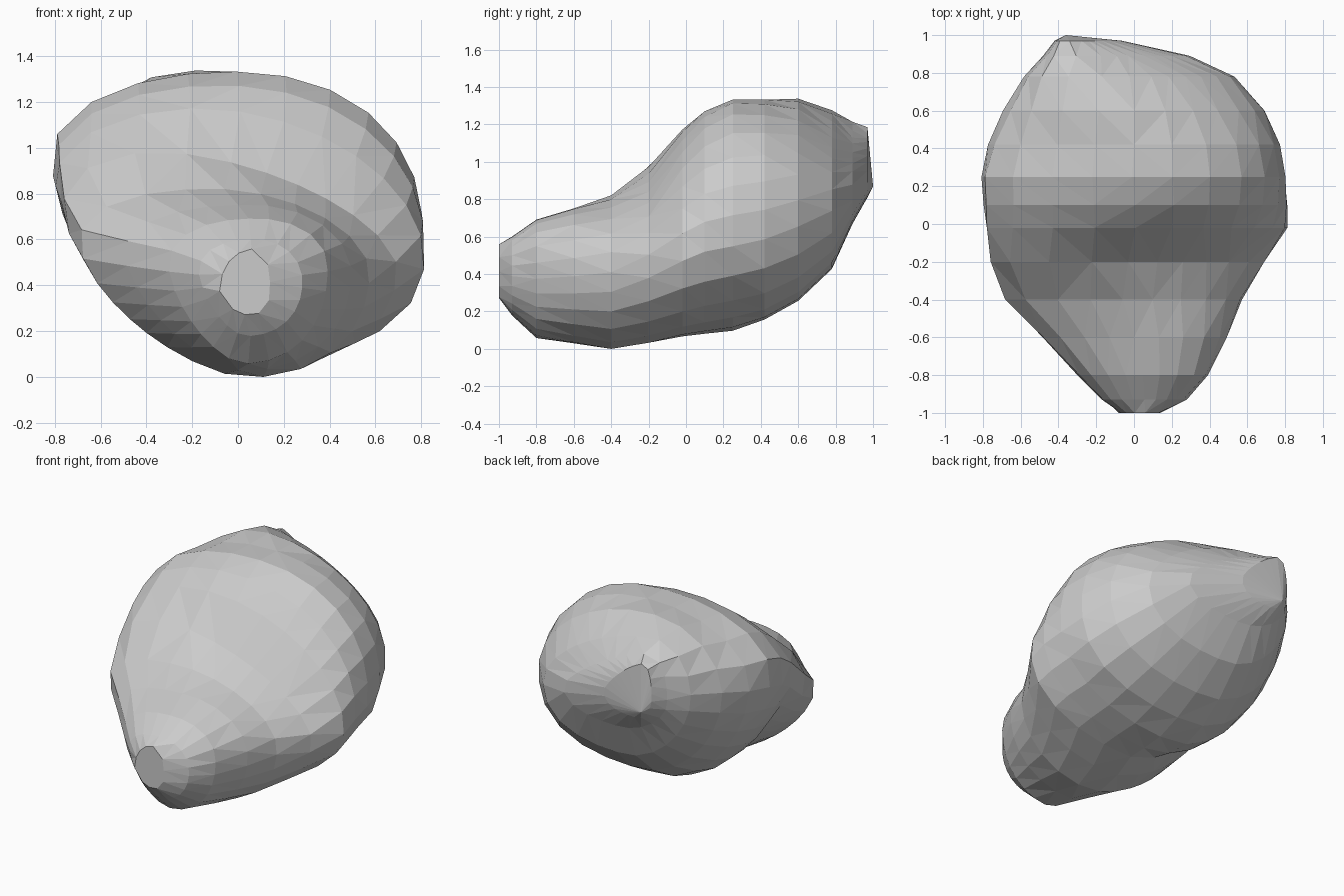
import bpy, bmesh, math

if "Cube" in bpy.data.objects:
    bpy.data.objects.remove(bpy.data.objects["Cube"])

# Cross-sections front to back:
# y, left x, right x, bottom z, top z, bottom x, top x, left z, right z, upper-right roundness
SECTIONS = [
    (-1.00, -0.08, 0.14, 0.27, 0.56, 0.05, 0.09, 0.36, 0.38, 2.0),
    (-0.93, -0.17, 0.28, 0.18, 0.60, 0.03, 0.08, 0.46, 0.42, 2.0),
    (-0.80, -0.30, 0.39, 0.06, 0.69, 0.02, 0.08, 0.48, 0.48, 2.1),
    (-0.60, -0.49, 0.49, 0.03, 0.75, 0.02, 0.06, 0.53, 0.46, 2.0),
    (-0.40, -0.69, 0.57, 0.00, 0.82, 0.03, -0.10, 0.58, 0.46, 1.8),
    (-0.20, -0.76, 0.69, 0.03, 0.98, 0.02, -0.33, 0.72, 0.48, 1.6),
    (-0.02, -0.79, 0.81, 0.07, 1.17, 0.02, -0.16, 0.86, 0.52, 1.85),
    (0.10, -0.80, 0.81, 0.085, 1.27, -0.02, -0.08, 0.92, 0.58, 2.1),
    (0.25, -0.81, 0.80, 0.10, 1.33, -0.08, -0.03, 0.96, 0.64, 2.2),
    (0.42, -0.77, 0.77, 0.16, 1.33, -0.10, -0.05, 0.94, 0.70, 2.1),
    (0.60, -0.69, 0.69, 0.26, 1.335, -0.08, -0.18, 0.92, 0.74, 1.9),
    (0.78, -0.58, 0.53, 0.43, 1.275, -0.08, -0.32, 0.94, 0.78, 1.6),
    (0.89, -0.48, 0.30, 0.67, 1.225, -0.12, -0.36, 0.93, 0.84, 1.3),
    (0.97, -0.42, -0.06, 0.81, 1.19, -0.30, -0.36, 0.96, 0.93, 1.3),
]
SIDES = 24
DENSE = 720


def ring_points(y, xl, xr, zb, zt, xb, xt, zl, zr, round_ur):
    """Lopsided superellipse, resampled at even angles round its middle."""
    round_ll = 1.5 if y < 0.1 else 1.75
    round_ul = 2.3 if y < -0.1 else 2.05
    round_lr = 2.2 if y < 0.3 else 2.6
    curve = []
    for i in range(DENSE):
        a = 2 * math.pi * i / DENSE
        c, s = math.cos(a), math.sin(a)
        right, up = c >= 0, s >= 0
        p = (round_ur if right else round_ul) if up else (round_lr if right else round_ll)
        side_x, side_z = (xr, zr) if right else (xl, zl)
        end_x, end_z = (xt, zt) if up else (xb, zb)
        u, v = abs(c) ** (2 / p), abs(s) ** (2 / p)
        curve.append((end_x + (side_x - end_x) * u, side_z + (end_z - side_z) * v))
    mx, mz = (xl + xr) / 2, (zb + zt) / 2
    w, h = (xr - xl) / 2, (zt - zb) / 2
    polar = [math.atan2((z - mz) / h, (x - mx) / w) for x, z in curve]
    pts = []
    for i in range(SIDES):
        a = 2 * math.pi * i / SIDES
        k = max(range(DENSE), key=lambda j: math.cos(polar[j] - a))
        # slight push outwards so flat facets keep the full volume
        x, z = curve[k]
        pts.append((mx + (x - mx) * 1.006, y, mz + (z - mz) * 1.006))
    return pts


# Loft the boulder skin
bm = bmesh.new()
rings = [[bm.verts.new(p) for p in ring_points(*s)] for s in SECTIONS]
for a, b in zip(rings, rings[1:]):
    for i in range(SIDES):
        n = (i + 1) % SIDES
        bm.faces.new((a[i], a[n], b[n], b[i]))

# Small flat nose at the front, blunt point at the back
bm.faces.new(rings[0])
tip = bm.verts.new((-0.36, 1.0, 0.87))
for i in range(SIDES):
    bm.faces.new((rings[-1][i], rings[-1][(i + 1) % SIDES], tip))

# Merge crowded points into bigger facets and stand on the ground
body = [v for v in bm.verts if v.co.y < 0.95]
bmesh.ops.remove_doubles(bm, verts=body, dist=0.05)
bmesh.ops.remove_doubles(bm, verts=bm.verts, dist=0.03)
bmesh.ops.triangulate(bm, faces=bm.faces, quad_method='SHORT_EDGE')
bmesh.ops.recalc_face_normals(bm, faces=bm.faces)
low = min(v.co.z for v in bm.verts)
bmesh.ops.translate(bm, verts=bm.verts, vec=(0, 0, -low))

mesh = bpy.data.meshes.new("boulder")
bm.to_mesh(mesh)
bm.free()
boulder = bpy.data.objects.new("boulder", mesh)
bpy.context.collection.objects.link(boulder)
